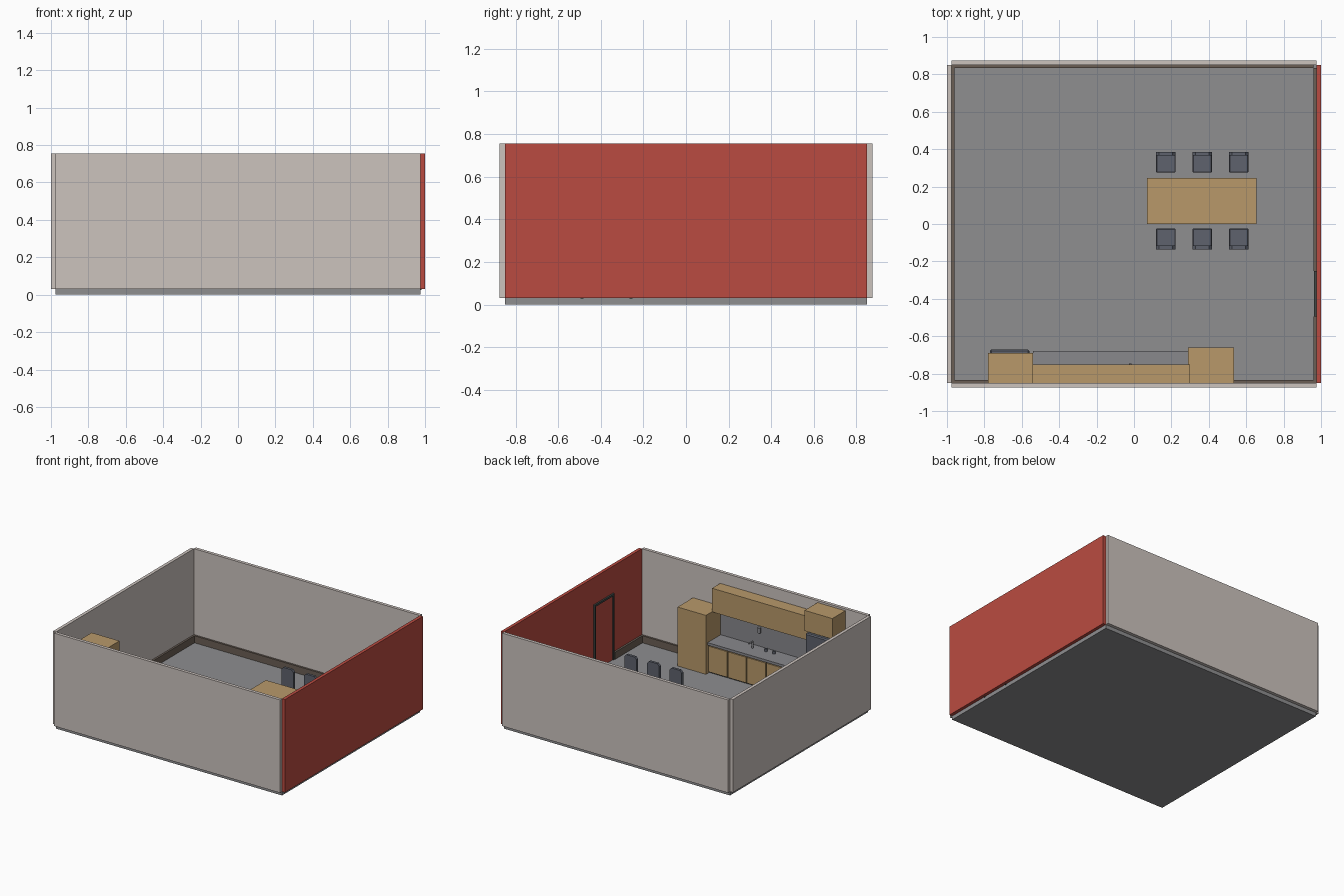
import bpy, bmesh, math

if "Cube" in bpy.data.objects:
    bpy.data.objects.remove(bpy.data.objects["Cube"])


def material(name, hex_colour):
    lin = []
    for i in (0, 2, 4):
        c = int(hex_colour[i:i + 2], 16) / 255
        lin.append(c / 12.92 if c <= 0.04045 else ((c + 0.055) / 1.055) ** 2.4)
    m = bpy.data.materials.new(name)
    m.diffuse_color = (*lin, 1)
    m.use_nodes = True
    m.node_tree.nodes["Principled BSDF"].inputs["Base Color"].default_value = m.diffuse_color
    return m


PLASTER = material("warm_plaster", "CCC3BE")
RED = material("red_paint", "BA4B41")
WOOD = material("light_wood", "B8996A")
FLOOR = material("grey_floor", "8E8E90")
SLATE = material("slate_fabric", "5E626D")
BROWN = material("brown_skirting", "6B5F55")
DARK = material("dark_metal", "414846")
STONE = material("grey_stone", "88888C")


def finish(name, bm, mat):
    mesh = bpy.data.meshes.new(name)
    bm.to_mesh(mesh)
    bm.free()
    ob = bpy.data.objects.new(name, mesh)
    mesh.materials.append(mat)
    bpy.context.collection.objects.link(ob)
    return ob


def box(name, x, y, z, mat, bevel=0):
    """Box from (min, max) ranges, optionally with chamfered edges."""
    bm = bmesh.new()
    bmesh.ops.create_cube(bm, size=1)
    for v in bm.verts:
        for i, (lo, hi) in enumerate((x, y, z)):
            v.co[i] = lo if v.co[i] < 0 else hi
    if bevel:
        bmesh.ops.bevel(bm, geom=bm.edges[:], offset=bevel, segments=1, affect='EDGES')
    return finish(name, bm, mat)


def rod(name, x, y, z, r, mat, turn=(0, 0, 0), length=0.04):
    bm = bmesh.new()
    bmesh.ops.create_cone(bm, cap_ends=True, segments=12, radius1=r, radius2=r, depth=length)
    for f in bm.faces:
        f.smooth = len(f.verts) == 4
    ob = finish(name, bm, mat)
    ob.location, ob.rotation_euler = (x, y, z), turn
    return ob


# Room shell
F, TOP = 0.03, 0.755
box("floor", (-0.975, 0.975), (-0.85, 0.85), (0, F), FLOOR)
box("left_wall", (-1, -0.975), (-0.85, 0.85), (F, TOP), PLASTER)
box("right_wall", (0.975, 1), (-0.85, 0.85), (F, TOP), RED)
box("back_wall", (-0.975, 0.975), (0.85, 0.875), (F, TOP), PLASTER)
box("front_wall", (-0.975, 0.975), (-0.875, -0.85), (F, TOP), PLASTER)

# Skirting boards, broken at the door and the kitchen
S = (F, 0.085)
box("skirting_left", (-0.975, -0.96), (-0.85, 0.85), S, BROWN)
box("skirting_back", (-0.96, 0.96), (0.835, 0.85), S, BROWN)
box("skirting_right_rear", (0.96, 0.975), (-0.25, 0.835), S, BROWN)
box("skirting_right_front", (0.96, 0.975), (-0.835, -0.495), S, BROWN)
box("skirting_front_left", (-0.96, -0.78), (-0.85, -0.835), S, BROWN)
box("skirting_front_right", (0.535, 0.975), (-0.85, -0.835), S, BROWN)

# Door: red leaf inside a dark frame
box("door_leaf", (0.97, 0.975), (-0.48, -0.265), (F, 0.53), RED)
for label, y in (("front", (-0.495, -0.48)), ("rear", (-0.265, -0.25))):
    box("door_jamb_" + label, (0.962, 0.98), y, (0.025, 0.545), DARK)
box("door_head", (0.962, 0.98), (-0.48, -0.265), (0.53, 0.545), DARK)

# Kitchen run along the front wall
box("tall_cabinet", (0.29, 0.535), (-0.85, -0.66), (F, 0.49), WOOD)
box("upper_cabinet", (-0.54, 0.30), (-0.85, -0.75), (0.48, 0.665), WOOD)
box("fridge_top_cabinet", (-0.78, -0.54), (-0.85, -0.69), (0.58, 0.74), WOOD)
box("fridge", (-0.77, -0.56), (-0.845, -0.67), (F, 0.575), SLATE, 0.008)
box("base_cabinet", (-0.54, 0.29), (-0.85, -0.70), (F, 0.25), DARK)
box("worktop", (-0.54, 0.29), (-0.85, -0.68), (0.25, 0.27), STONE)
box("backsplash", (-0.54, 0.29), (-0.85, -0.842), (0.27, 0.48), STONE)
for i in range(5):
    x = -0.54 + i * 0.166
    box(f"base_door_{i + 1}", (x + 0.004, x + 0.162), (-0.70, -0.688), (0.04, 0.24), WOOD)

# Tap and small fittings
rod("tap_stem", -0.02, -0.79, 0.295, 0.008, STONE, length=0.05)
rod("tap_spout", -0.02, -0.77, 0.32, 0.006, STONE, (math.pi / 2, 0, 0), 0.05)
rod("wall_fitting", -0.05, -0.83, 0.40, 0.012, STONE)
for i, x in enumerate((-0.13, -0.20)):
    rod(f"counter_knob_{i + 1}", x, -0.80, 0.28, 0.011, SLATE, length=0.02)

# Dining table
box("table_top", (0.07, 0.655), (0.0, 0.245), (0.222, 0.24), WOOD)
for i, x in enumerate((0.08, 0.625)):
    for j, y in enumerate((0.01, 0.215)):
        box(f"table_leg_{i}{j}", (x, x + 0.02), (y, y + 0.02), (F, 0.222), WOOD)


def chair(name, cx, cy, side):
    """Chair centred at cx, cy with its back towards side (+1 or -1 in y)."""
    def span(a, b):
        return tuple(sorted((cy + side * a, cy + side * b)))
    box(name + "_seat", (cx - 0.052, cx + 0.052), span(-0.055, 0.045), (0.13, 0.155), SLATE, 0.004)
    # Back panel with clipped top corners
    bm = bmesh.new()
    outline = [(-0.052, 0.13), (0.052, 0.13), (0.052, 0.293), (0.036, 0.31),
               (-0.036, 0.31), (-0.052, 0.293)]
    lo, hi = span(0.036, 0.056)
    face = bm.faces.new([bm.verts.new((cx + x, lo, z)) for x, z in outline])
    out = bmesh.ops.extrude_face_region(bm, geom=[face])
    for v in out["geom"]:
        if isinstance(v, bmesh.types.BMVert):
            v.co.y = hi
    bmesh.ops.recalc_face_normals(bm, faces=bm.faces[:])
    finish(name + "_back", bm, SLATE)
    for i, x in enumerate((-0.048, 0.036)):
        for j, a in enumerate((-0.05, 0.038)):
            box(f"{name}_leg_{i}{j}", (cx + x, cx + x + 0.012), span(a, a + 0.012), (F, 0.132), SLATE)


# Three chairs on each long side of the table
for i, x in enumerate((0.17, 0.365, 0.56)):
    chair(f"rear_chair_{i + 1}", x, 0.33, 1)
    chair(f"front_chair_{i + 1}", x, -0.08, -1)
